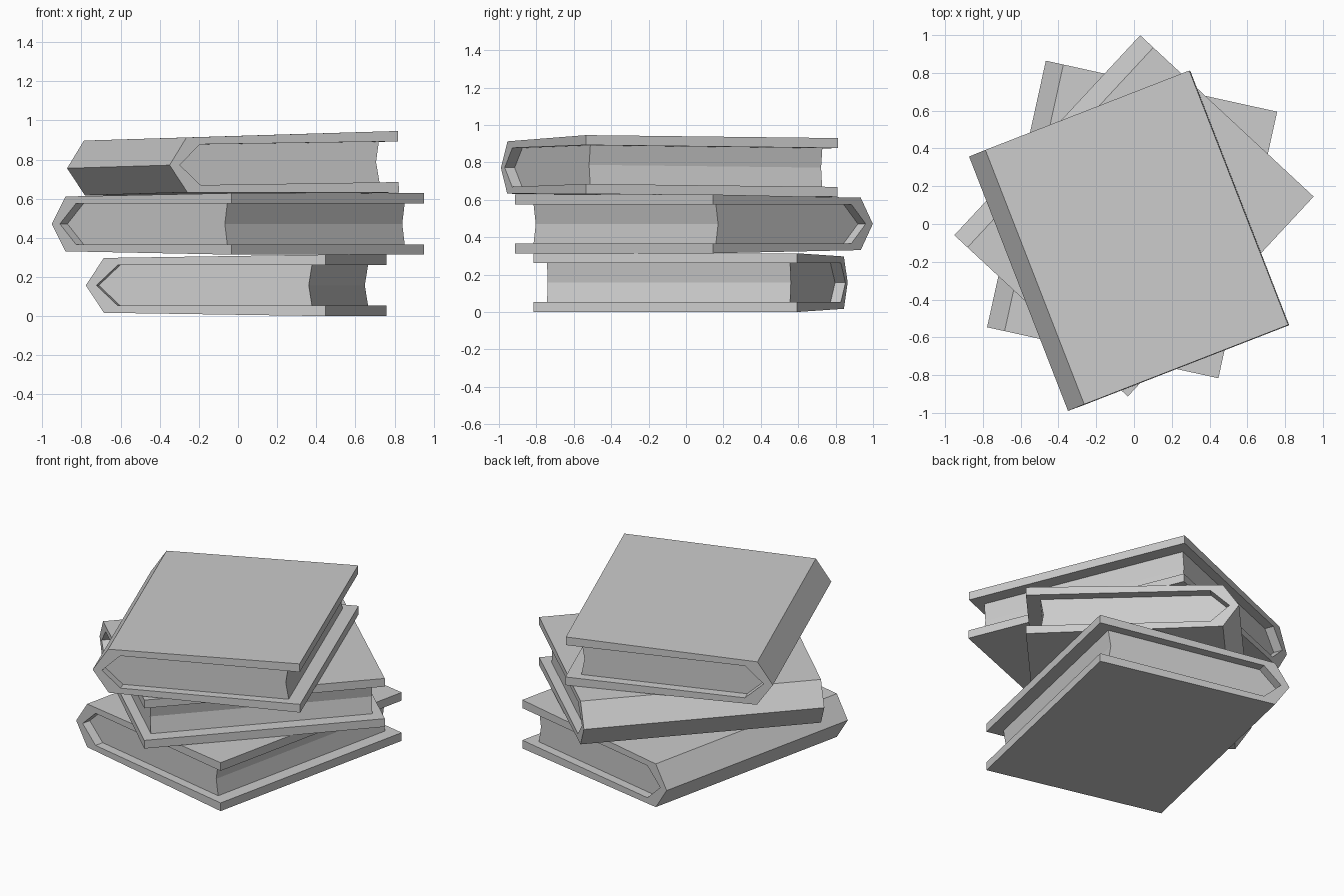
import bpy
import bmesh

old = bpy.data.objects.get("Cube")
if old:
    bpy.data.objects.remove(old, do_unlink=True)

# Single grey material
GREY = (0.6, 0.6, 0.6, 1.0)
mat = bpy.data.materials.new("plain grey")
mat.use_nodes = True
mat.diffuse_color = GREY
mat.node_tree.nodes["Principled BSDF"].inputs["Base Color"].default_value = GREY

# Book dimensions: x runs from spine to fore edge, y along the spine
HALF_W, HALF_L, HALF_H = 0.627, 0.7225, 0.157
INNER_H = 0.104      # half thickness of the page block
PAGE_INSET = 0.057   # pages set back from the cover ends


def mirrored(upper, tips):
    """Close an upper half outline with its mirror image below z = 0."""
    return tips[:1] + upper + tips[1:] + [(x, -z) for x, z in reversed(upper)]


def prism(name, outline, half_length):
    """Extrude an x-z outline along y."""
    bm = bmesh.new()
    face = bm.faces.new([bm.verts.new((x, -half_length, z)) for x, z in outline])
    new = bmesh.ops.extrude_face_region(bm, geom=[face])["geom"]
    moved = [v for v in new if isinstance(v, bmesh.types.BMVert)]
    bmesh.ops.translate(bm, verts=moved, vec=(0, 2 * half_length, 0))
    bmesh.ops.recalc_face_normals(bm, faces=bm.faces)
    mesh = bpy.data.meshes.new(name)
    bm.to_mesh(mesh)
    bm.free()
    mesh.materials.append(mat)
    obj = bpy.data.objects.new(name, mesh)
    bpy.context.collection.objects.link(obj)
    return obj


# Pointed spine outside, and the pointed hollow inside it
spine_tip = (-HALF_W, 0)
spine_edge = (-HALF_W + 0.095, 0.14)
hollow_tip = (-HALF_W + 0.056, 0)
hollow_edge = (-HALF_W + 0.168, INNER_H)

# Wrap-around cover: outer outline, then back along the inside
outer = [spine_edge, (HALF_W, HALF_H)]
inner = [(HALF_W, INNER_H), hollow_edge]
upper_half = [spine_tip] + outer + inner + [hollow_tip]
cover_outline = upper_half + [(x, -z) for x, z in reversed(upper_half[1:-1])]

# Page block with a hollowed fore edge
page_outline = mirrored([hollow_edge, (HALF_W - 0.083, INNER_H)],
                        [hollow_tip, (HALF_W - 0.1, 0)])

# Stack: name, centre, rotation
books = [
    ("bottom", (-0.01, 0.024, 0.157), (0, 0, -0.217)),
    ("middle", (0, 0.043, 0.471), (0, 0, -0.749)),
    ("top", (-0.027, -0.089, 0.772), (-0.011, -0.014, 0.371)),
]
for name, centre, turn in books:
    for part in (prism(name + "_book_cover", cover_outline, HALF_L),
                 prism(name + "_book_pages", page_outline, HALF_L - PAGE_INSET)):
        part.location = centre
        part.rotation_euler = turn
